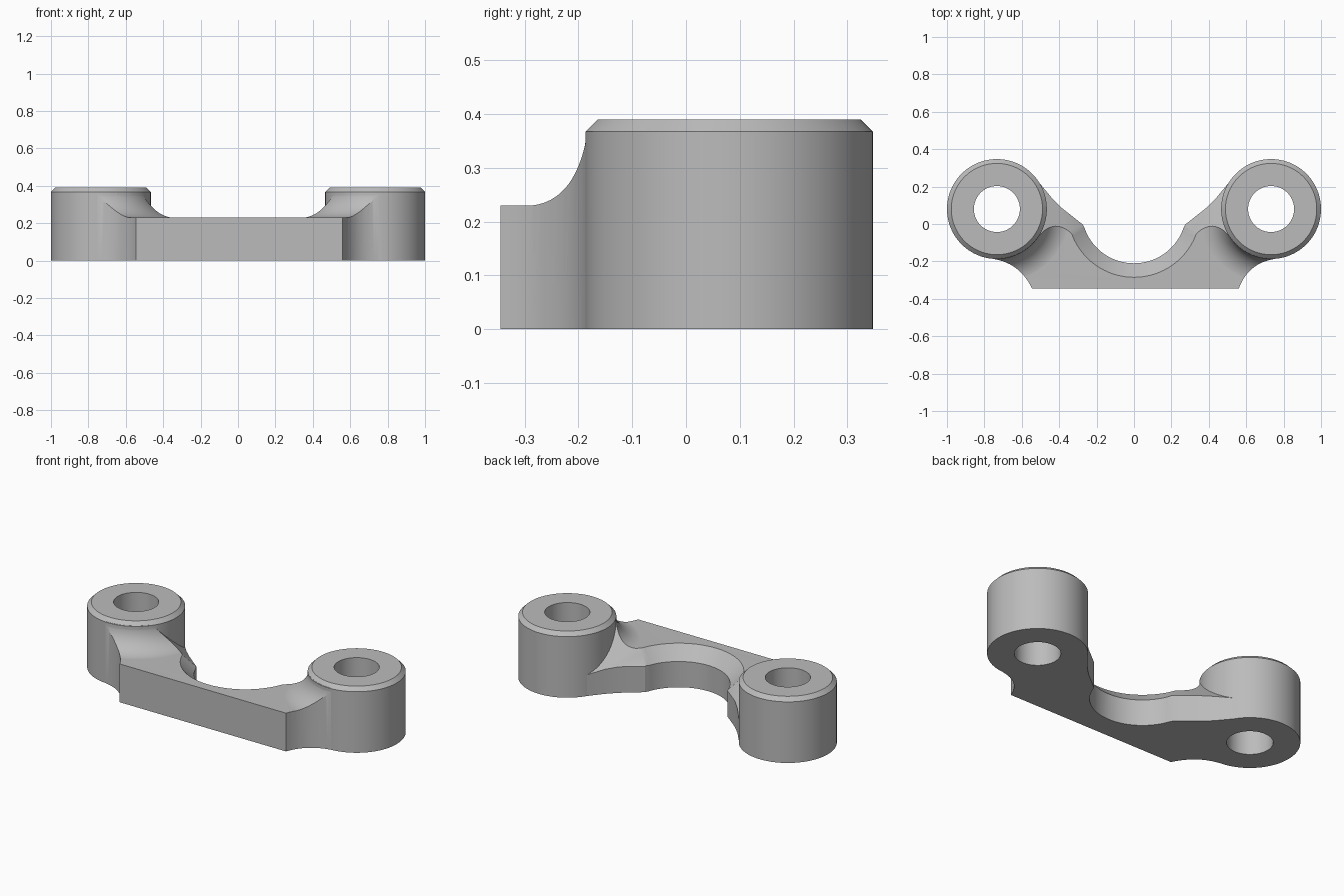
import bpy, bmesh, math
from mathutils import Vector, Matrix

cube = bpy.data.objects.get("Cube")
if cube:
    bpy.data.objects.remove(cube, do_unlink=True)

BOSS = Vector((0.733, 0.08, 0))
BOSS_R, HOLE_R = 0.267, 0.123
TOP, BEVEL, WEB = 0.39, 0.023, 0.23
ARC = Vector((0, 0.07, 0))
ARC_R, EDGE_Z = 0.28, 0.155

steel = bpy.data.materials.new("grey metal")
steel.use_nodes = True
steel.diffuse_color = (0.5, 0.5, 0.5, 1)
steel.node_tree.nodes["Principled BSDF"].inputs["Base Color"].default_value = steel.diffuse_color


def finish(bm, name):
    bmesh.ops.recalc_face_normals(bm, faces=bm.faces)
    mesh = bpy.data.meshes.new(name)
    bm.to_mesh(mesh)
    bm.free()
    mesh.materials.append(steel)
    obj = bpy.data.objects.new(name, mesh)
    bpy.context.collection.objects.link(obj)
    return obj


def prism(name, outline, z0, z1):
    bm = bmesh.new()
    face = bm.faces.new([bm.verts.new((x, y, z0)) for x, y in outline])
    out = bmesh.ops.extrude_face_region(bm, geom=[face])
    moved = [v for v in out["geom"] if isinstance(v, bmesh.types.BMVert)]
    bmesh.ops.translate(bm, verts=moved, vec=(0, 0, z1 - z0))
    return finish(bm, name)


def lathe(name, profile, centre, steps=96):
    """Solid of revolution from (radius, z) pairs, capped at both ends."""
    bm = bmesh.new()
    rings = []
    for r, z in profile:
        rings.append([bm.verts.new((centre.x + r * math.cos(math.tau * i / steps),
                                    centre.y + r * math.sin(math.tau * i / steps), z))
                      for i in range(steps)])
    for a, b in zip(rings, rings[1:]):
        for i in range(steps):
            j = (i + 1) % steps
            bm.faces.new((a[i], a[j], b[j], b[i]))
    bm.faces.new(rings[0])
    bm.faces.new(rings[-1])
    return finish(bm, name)


def combine(target, tool, operation):
    """Apply one boolean and discard the tool."""
    mod = target.modifiers.new(operation, "BOOLEAN")
    mod.operation, mod.object, mod.solver = operation, tool, "EXACT"
    bpy.context.view_layer.update()
    graph = bpy.context.evaluated_depsgraph_get()
    result = bpy.data.meshes.new_from_object(target.evaluated_get(graph))
    target.modifiers.clear()
    target.data = result
    bpy.data.objects.remove(tool, do_unlink=True)


def centre_of(side):
    return Vector((side * BOSS.x, BOSS.y, 0))


def front_sweep(side, corner):
    """Concave curve from the front corner round to the boss."""
    a, c, b = Vector((corner, -0.345)), Vector((side * 0.61, -0.21)), Vector((side * 0.75, -0.187))
    pts = [a * (1 - t) ** 2 + c * 2 * t * (1 - t) + b * t * t for t in [i / 12 for i in range(13)]]
    return [tuple(p) for p in pts]


# Plan outline of the web: front edge, sweeps, back edges and round bay
back = [(0.733, 0.08), (0.51, 0.225), (0.44, 0.14), (0.385, 0.085), (0.275, -0.002)]
outline = front_sweep(1, 0.56) + back
for i in range(41):
    a = math.radians(-20 - 140 * i / 40)
    outline.append((ARC.x + ARC_R * math.cos(a), ARC.y + ARC_R * math.sin(a)))
outline += [(-x, y) for x, y in reversed(back)] + front_sweep(-1, -0.545)[::-1]

# Web with a concave fillet flaring up to each boss
body = prism("bracket_body", [(-1.2, -0.6), (1.2, -0.6), (1.2, 0.6), (-1.2, 0.6)], -0.1, WEB)
fillet = 0.14
flare = [(BOSS_R + fillet, -0.05)]
for i in range(17):
    a = math.pi / 2 * i / 16
    flare.append((BOSS_R - 0.002 + fillet * (1 - math.sin(a)),
                  WEB - 0.0005 + fillet * (1 - math.cos(a))))
for side in (-1, 1):
    combine(body, lathe("flare", flare, centre_of(side)), "UNION")
combine(body, prism("plan", outline, 0, 0.8), "INTERSECT")

# Sloped rim along the bay and the straight back edges
cone = [(ARC_R + z - EDGE_Z, z) for z in (0.1, 0.4)]
combine(body, lathe("bay_rim", cone, ARC), "DIFFERENCE")
for side in (-1, 1):
    p, q = Vector((side * 0.47, 0.155, EDGE_Z)), Vector((side * 0.255, -0.018, EDGE_Z))
    along = (q - p).normalized()
    inward = Vector((-abs(along.y) * -side, -abs(along.x), 0))
    up = Vector((0, 0, 1))
    slope, normal = (inward + up).normalized(), (up - inward).normalized()
    frame = Matrix((along * ((q - p).length + 0.12), slope * 0.6, normal * 0.3)).transposed().to_4x4()
    frame.translation = (p + q) / 2 - along * 0.05 + normal * 0.15
    bm = bmesh.new()
    bmesh.ops.create_cube(bm, size=1, matrix=frame)
    combine(body, finish(bm, "edge_rim"), "DIFFERENCE")

# Bosses with bevelled tops and through holes
for side in (-1, 1):
    profile = [(BOSS_R, 0), (BOSS_R, TOP - BEVEL), (BOSS_R - BEVEL, TOP)]
    combine(body, lathe("boss", profile, centre_of(side)), "UNION")
    combine(body, lathe("hole", [(HOLE_R, -0.2), (HOLE_R, 0.6)], centre_of(side)), "DIFFERENCE")

# Smooth curved faces, sharp edges
bpy.ops.object.select_all(action="DESELECT")
body.select_set(True)
bpy.context.view_layer.objects.active = body
bpy.ops.object.shade_smooth_by_angle(angle=math.radians(25))
